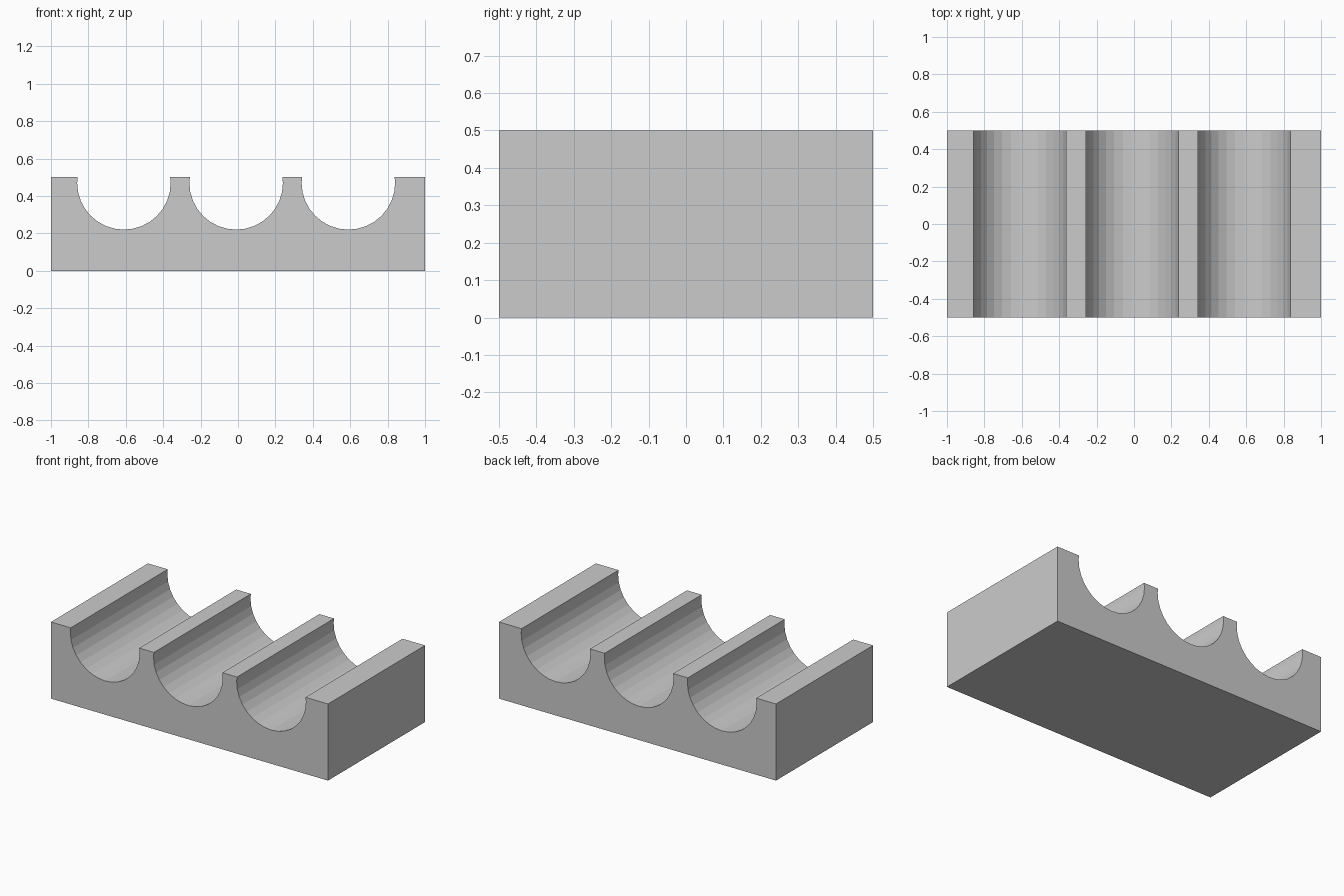
import bpy, bmesh
from math import cos, sin, pi

if "Cube" in bpy.data.objects:
    bpy.data.objects.remove(bpy.data.objects["Cube"])

LENGTH, DEPTH, HEIGHT = 2.0, 1.0, 0.5
RADIUS, GROOVE_Z, SEGMENTS = 0.25, 0.47, 16
GROOVE_CENTRES = (-0.61, -0.01, 0.59)
LIP = 0.247  # half width of a groove where it meets the top


def groove(cx):
    """Outline of one round groove, left lip to right lip."""
    arc = [(cx + RADIUS * cos(pi + pi * i / SEGMENTS),
            GROOVE_Z + RADIUS * sin(pi + pi * i / SEGMENTS))
           for i in range(SEGMENTS + 1)]
    return [(cx - LIP, HEIGHT)] + arc + [(cx + LIP, HEIGHT)]


# Front profile: block outline with three grooves in the top
profile = [(LENGTH / 2, HEIGHT), (LENGTH / 2, 0), (-LENGTH / 2, 0), (-LENGTH / 2, HEIGHT)]
for cx in GROOVE_CENTRES:
    profile += groove(cx)

# Extrude the profile from front to back
bm = bmesh.new()
front = bm.faces.new([bm.verts.new((x, -DEPTH / 2, z)) for x, z in profile])
result = bmesh.ops.extrude_face_region(bm, geom=[front], use_keep_orig=True)
back = [v for v in result["geom"] if isinstance(v, bmesh.types.BMVert)]
bmesh.ops.translate(bm, verts=back, vec=(0, DEPTH, 0))
bmesh.ops.recalc_face_normals(bm, faces=bm.faces)

mesh = bpy.data.meshes.new("grooved_block")
bm.to_mesh(mesh)
bm.free()
block = bpy.data.objects.new("grooved_block", mesh)
bpy.context.collection.objects.link(block)
